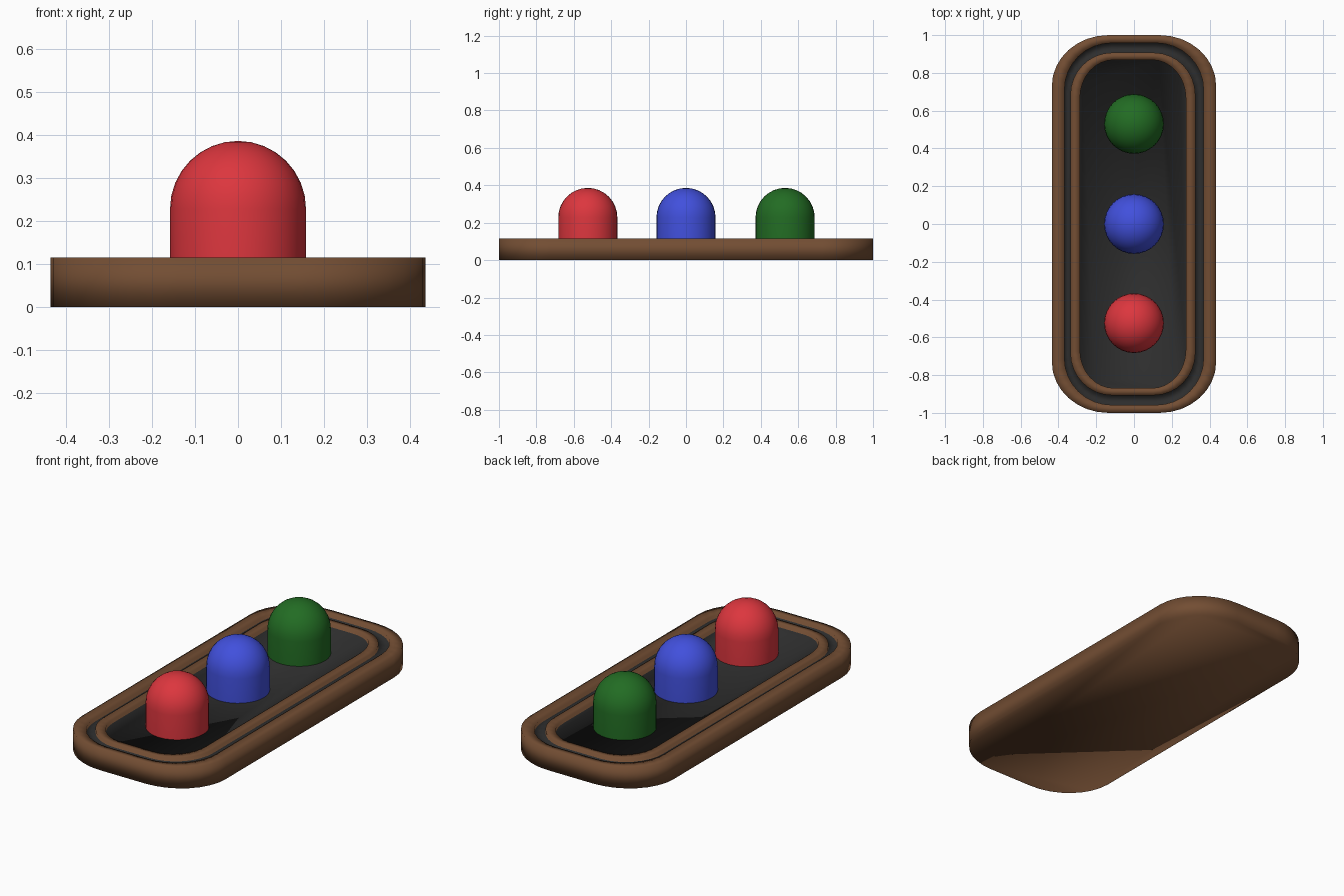
import bpy, bmesh, math

if "Cube" in bpy.data.objects:
    bpy.data.objects.remove(bpy.data.objects["Cube"])


def material(name, rgb):
    m = bpy.data.materials.new(name)
    m.diffuse_color = (*rgb, 1)
    m.use_nodes = True
    m.node_tree.nodes["Principled BSDF"].inputs["Base Color"].default_value = m.diffuse_color
    return m


BROWN = material("brown", (0.17, 0.075, 0.033))
DARK = material("charcoal", (0.026, 0.026, 0.026))
RED = material("red", (0.72, 0.037, 0.048))
BLUE = material("blue", (0.053, 0.08, 0.72))
GREEN = material("green", (0.016, 0.15, 0.017))


def make_object(name, bm, mats):
    me = bpy.data.meshes.new(name)
    bm.to_mesh(me)
    bm.free()
    for m in mats:
        me.materials.append(m)
    me.polygons.foreach_set("use_smooth", [True] * len(me.polygons))
    ob = bpy.data.objects.new(name, me)
    bpy.context.collection.objects.link(ob)
    return ob


def bridge(bm, a, b, mat=0):
    n = len(a)
    for i in range(n):
        j = (i + 1) % n
        bm.faces.new((a[i], a[j], b[j], b[i])).material_index = mat


def rounded_loop(bm, hx, hy, rx, ry, z, cx=0, seg=8):
    """Rounded rectangle with elliptical corners."""
    vs = []
    for k, (sx, sy) in enumerate(((1, 1), (-1, 1), (-1, -1), (1, -1))):
        for i in range(seg + 1):
            t = (k + i / seg) * math.pi / 2
            vs.append(bm.verts.new((cx + sx * (hx - rx) + rx * math.cos(t),
                                    sy * (hy - ry) + ry * math.sin(t), z)))
    return vs


# Tray: outer wall, rim, groove, raised inner ring and floor
TOP, FLOOR = 0.115, 0.095
sections = [  # half x, half y, corner rx, corner ry, z, centre x, strip colour
    (0.435, 1.0, 0.30, 0.27, 0.0, 0, 0),
    (0.435, 1.0, 0.30, 0.27, TOP, 0, 0),
    (0.368, 0.958, 0.25, 0.245, TOP, 0, 0),
    (0.368, 0.958, 0.25, 0.245, FLOOR, 0, 0),
    (0.331, 0.907, 0.22, 0.225, FLOOR, -0.006, 1),
    (0.331, 0.907, 0.22, 0.225, TOP, -0.006, 0),
    (0.280, 0.869, 0.18, 0.20, TOP, -0.006, 0),
    (0.280, 0.869, 0.18, 0.20, FLOOR, -0.006, 0),
]
bm = bmesh.new()
loops = [rounded_loop(bm, *s[:6]) for s in sections]
bm.faces.new(loops[0][::-1])
for a, b, s in zip(loops, loops[1:], sections[1:]):
    bridge(bm, a, b, s[6])
bm.faces.new(loops[-1]).material_index = 1
make_object("tray", bm, [BROWN, DARK])


# Domed buttons
def button(name, y, mat, r=0.158, z_mid=0.228, seg=32, rings=8):
    bm = bmesh.new()
    prof = [(r, FLOOR - 0.003)]
    prof += [(r * math.cos(i / rings * math.pi / 2),
              z_mid + r * math.sin(i / rings * math.pi / 2)) for i in range(rings)]
    rows = [[bm.verts.new((pr * math.cos(2 * math.pi * i / seg),
                           y + pr * math.sin(2 * math.pi * i / seg), z))
             for i in range(seg)] for pr, z in prof]
    for a, b in zip(rows, rows[1:]):
        bridge(bm, a, b)
    tip = bm.verts.new((0, y, z_mid + r))
    for i in range(seg):
        bm.faces.new((rows[-1][i], rows[-1][(i + 1) % seg], tip))
    make_object(name, bm, [mat])


button("front_button", -0.525, RED)
button("middle_button", 0.0, BLUE)
button("back_button", 0.53, GREEN)
